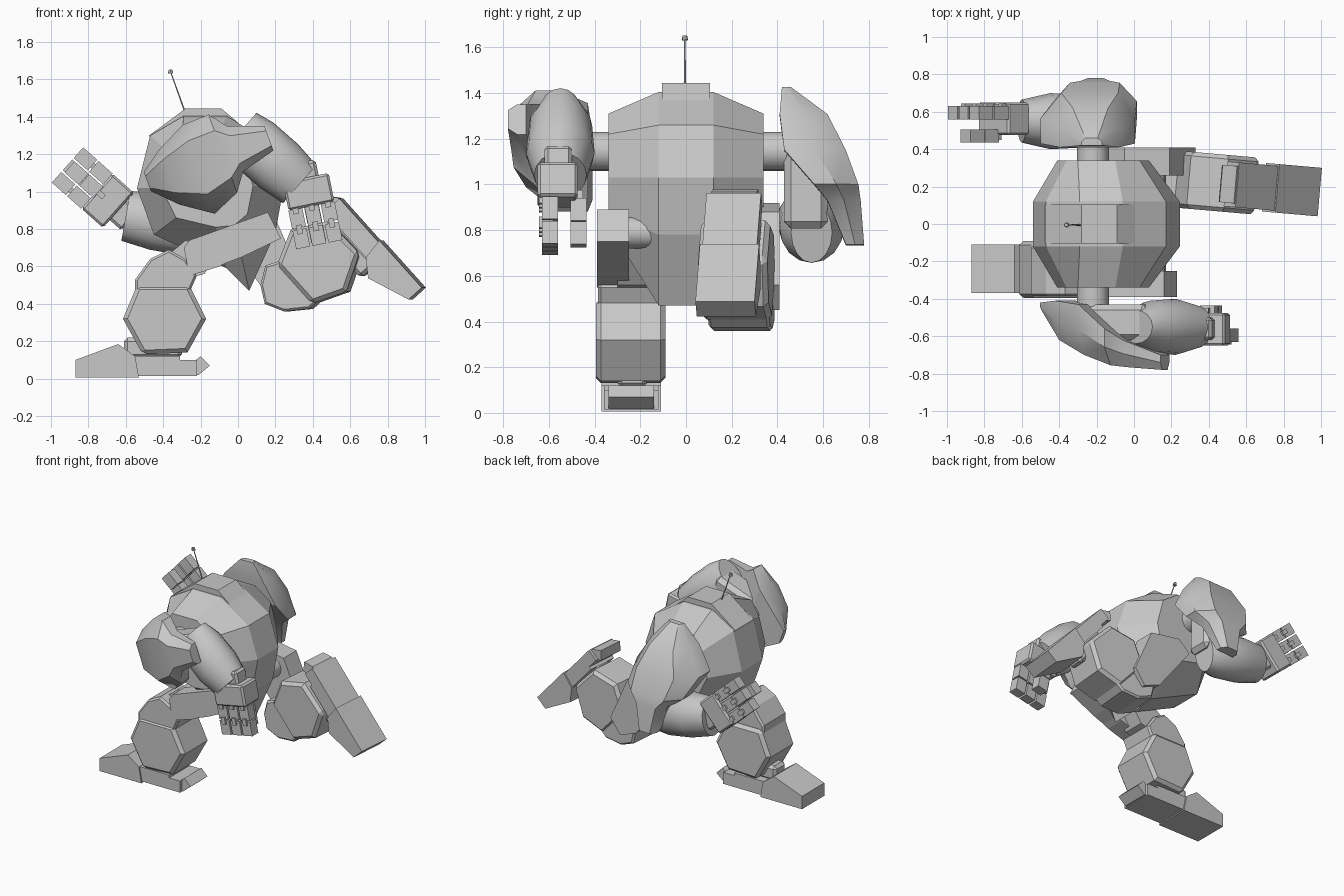
import bpy
import bmesh
from math import radians, cos, sin, pi, atan2
from mathutils import Matrix, Vector

cube = bpy.data.objects.get("Cube")
if cube:
    bpy.data.objects.remove(cube, do_unlink=True)

GREY = (0.58, 0.58, 0.58, 1)
grey = bpy.data.materials.new("light_grey")
grey.use_nodes = True
grey.diffuse_color = GREY
grey.node_tree.nodes["Principled BSDF"].inputs["Base Color"].default_value = GREY


def loft(name, rings, matrix=Matrix(), bevel=0, smooth=False):
    """Skin a list of matching closed rings and cap both ends."""
    bm = bmesh.new()
    loops = [[bm.verts.new(matrix @ Vector(p)) for p in ring] for ring in rings]
    n = len(rings[0])
    for a, b in zip(loops, loops[1:]):
        for i in range(n):
            j = (i + 1) % n
            bm.faces.new((a[i], a[j], b[j], b[i]))
    bm.faces.new(loops[0])
    bm.faces.new(loops[-1])
    bmesh.ops.recalc_face_normals(bm, faces=bm.faces)
    mesh = bpy.data.meshes.new(name)
    bm.to_mesh(mesh)
    bm.free()
    mesh.materials.append(grey)
    obj = bpy.data.objects.new(name, mesh)
    bpy.context.collection.objects.link(obj)
    if bevel:
        mod = obj.modifiers.new("chamfer", 'BEVEL')
        mod.width = bevel
        mod.segments = 1
        mod.limit_method = 'ANGLE'
        mod.angle_limit = radians(60)
    if smooth:
        bpy.ops.object.select_all(action='DESELECT')
        obj.select_set(True)
        bpy.context.view_layer.objects.active = obj
        bpy.ops.object.shade_smooth_by_angle(angle=radians(32))
    return obj


def prism(name, profile, y0, y1, matrix=Matrix(), bevel=0):
    """Extrude a side profile (x, z) between two y positions."""
    return loft(name, [[(x, y, z) for x, z in profile] for y in (y0, y1)], matrix, bevel)


def box(name, x, y, z, matrix=Matrix(), bevel=0):
    profile = [(x[0], z[0]), (x[1], z[0]), (x[1], z[1]), (x[0], z[1])]
    return prism(name, profile, y[0], y[1], matrix, bevel)


def rod(name, start, end, r0, r1=None, sides=16):
    """Straight round bar between two points."""
    start, end = Vector(start), Vector(end)
    turn = (end - start).to_track_quat('Z', 'Y')
    rings = []
    for p, r in ((start, r0), (end, r1 or r0)):
        rings.append([p + turn @ Vector((r * cos(2 * pi * k / sides), r * sin(2 * pi * k / sides), 0))
                      for k in range(sides)])
    return loft(name, rings, smooth=sides > 8)


def frame(x, z, degrees):
    """Local x axis points along the given angle in the side plane."""
    return Matrix.Translation((x, 0, z)) @ Matrix.Rotation(-radians(degrees), 4, 'Y')


# Faceted torso: wide middle band tapering to smaller flanks, with a raised crown
middle = [(-.29, 1.405), (-.06, 1.405), (.17, 1.26), (.245, 1.03), (.2, .78),
          (.06, .47), (-.06, .59), (-.45, .77), (-.54, 1.02), (-.47, 1.3)]
flank = [(-.3, 1.31), (-.1, 1.31), (.03, 1.22), (.08, 1.03), (.05, .88),
         (-.02, .82), (-.12, .81), (-.33, .86), (-.41, 1.02), (-.36, 1.2)]
loft("torso", [[(x, y, z) for x, z in prof]
               for y, prof in ((-.34, flank), (-.12, middle), (.12, middle), (.34, flank))])
prism("torso_crown", [(-.28, 1.445), (-.09, 1.445), (0, 1.37), (-.2, 1.3), (-.47, 1.28), (-.475, 1.3)],
      -.105, .105)

# Antenna
rod("antenna", (-.285, -.005, 1.43), (-.36, -.005, 1.64), .005, .003, 6)
rod("antenna_tip", (-.36, -.005, 1.632), (-.362, -.005, 1.652), .014, .01, 8)

# Hip and shoulder axles
rod("hip_axle", (.1, -.3, .79), (.1, .35, .79), .07)
rod("shoulder_axle", (-.22, -.52, 1.145), (-.22, .52, 1.145), .085)

# Thighs
prism("right_thigh", [(-.29, .7), (-.26, .74), (.16, .89), (.23, .75), (.02, .65),
                      (-.06, .62), (-.1, .6), (-.26, .55)], -.39, -.25)
prism("right_knee_link", [(-.45, .6), (-.28, .74), (-.1, .68), (-.18, .56), (-.4, .5)], -.3, -.14)
prism("left_thigh", [(-.14, .84), (-.05, .92), (.19, .88), (.33, .56), (.25, .45), (.12, .5)], .26, .41)


# Lower leg with foot, shared by both legs
def lower_leg(label, m):
    knee = [(-.55, .53), (-.47, .64), (-.37, .69), (-.28, .64), (-.22, .55), (-.26, .46), (-.27, .4), (-.55, .4)]
    shin = [(-.615, .32), (-.54, .5), (-.26, .5), (-.17, .32), (-.27, .14), (-.51, .13)]
    toe = [(-.87, .005), (-.87, .1), (-.64, .185), (-.55, .12), (-.53, .005)]
    sole = [(-.6, .015), (-.6, .12), (-.31, .12), (-.31, .1), (-.22, .1), (-.22, .015)]
    heel = [(-.24, .02), (-.21, .02), (-.15, .07), (-.2, .12), (-.25, .08)]
    prism(label + "_knee", knee, -.385, -.115, m, .012)
    prism(label + "_shin", shin, -.395, -.09, m, .022)
    box(label + "_ankle", (-.61, -.3), (-.3, -.17), (.11, .22), m, .02)
    prism(label + "_toe", toe, -.37, -.11, m)
    prism(label + "_sole", sole, -.36, -.12, m)
    prism(label + "_heel", heel, -.34, -.14, m)


lower_leg("right", Matrix())
hinge = Vector((.2, .24, 0))
swing = (Matrix.Translation(hinge) @ Matrix.Rotation(radians(-5), 4, 'Z') @ Matrix.Translation(-hinge)
         @ frame(1, .49, 132) @ Matrix.Translation((.87, 0, 0)) @ Matrix.Scale(-1, 4, (0, 1, 0)))
lower_leg("left", swing)


# Arm: shoulder guard, upper arm, barrel forearm and three-fingered hand
def arm(label, side, guard_angle, elbow, wrist, hand_base, hand_tip):
    flip = Matrix.Scale(side, 4, (0, 1, 0))

    def aim(a, b):
        return frame(a[0], a[1], atan2(b[1] - a[1], b[0] - a[0]) * 180 / pi) @ flip

    # Guard sections: distance down the arm, rear and front half widths, inner and outer depth
    m = frame(-.22, 1.145, guard_angle) @ flip
    rings = []
    for s, back, front, inner, outer in (
            (-.28, .06, .05, .42, .46), (-.16, .145, .17, .41, .62), (0, .225, .28, .43, .7),
            (.15, .23, .215, .56, .755), (.22, .14, .12, .62, .765), (.41, .07, .07, .7, .78)):
        mid = inner + (outer - inner) * .5
        rings.append([(s, inner, -front), (s, mid, -front), (s, outer, -front * .6),
                      (s, outer, back * .6), (s, mid, back), (s, inner, back)])
    loft(label + "_shoulder_guard", rings, m, smooth=True)
    box(label + "_upper_arm", (-.1, .34), (.43, .62), (-.1, .1), m, .03)

    # Forearm sections: distance, depth radius, height radius
    length = (Vector(wrist) - Vector(elbow)).length
    rings = []
    for t, ry, rz in ((0, .09, .135), (.24, .14, .155), (.66, .15, .155), (1, .115, .135)):
        rings.append([(t * length, .55 + ry * cos(k * pi / 8), rz * sin(k * pi / 8)) for k in range(16)])
    loft(label + "_forearm", rings, aim(elbow, wrist), smooth=True)

    # Hand
    m = aim(hand_base, hand_tip)
    box(label + "_wrist", (-.1, 0), (.5, .62), (-.07, .07), m, .015)
    box(label + "_palm", (-.015, .14), (.475, .65), (-.125, .125), m, .012)
    for w in (-.088, 0, .088):
        for t in (.14, .25):
            box(label + "_finger", (t, t + .1), (.56, .63), (w - .038, w + .038), m)
            box(label + "_knuckle", (t - .025, t + .025), (.58, .643), (w - .015, w + .015), m)
    for t in (.13, .235):
        box(label + "_thumb", (t, t + .1), (.435, .505), (-.04, .04), m)
    box(label + "_thumb_joint", (.09, .25), (.45, .5), (-.015, .015), m)


arm("right", -1, 20, (.01, 1.32), (.33, 1.04), (.365, 1.06), (.43, .74))
arm("left", 1, -88, (-.15, .79), (-.6, .87), (-.65, .91), (-.92, 1.15))
